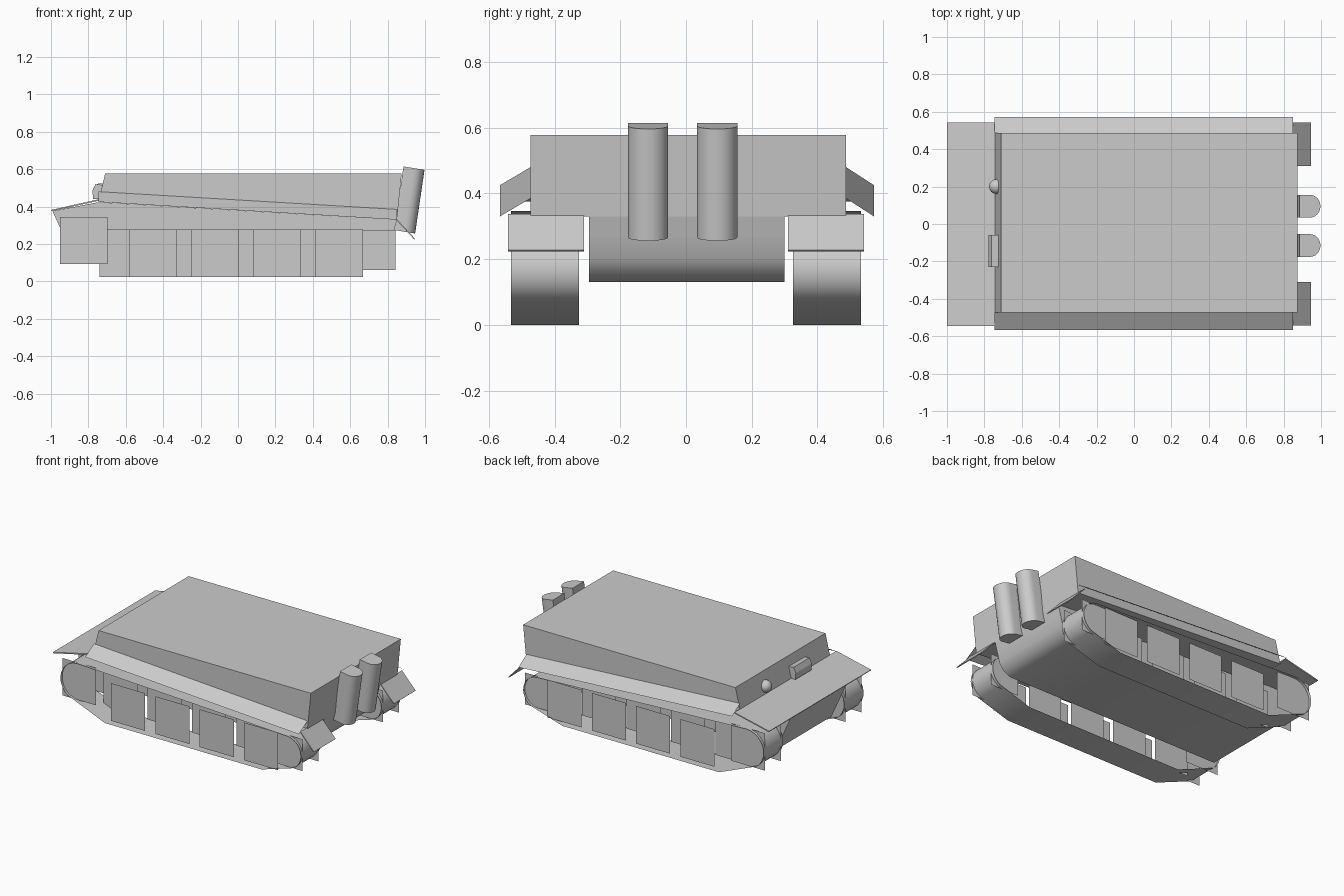
import bpy, bmesh, math
from mathutils import Vector

cube = bpy.data.objects.get("Cube")
if cube:
    bpy.data.objects.remove(cube, do_unlink=True)

grey = bpy.data.materials.new("plain_grey")
grey.use_nodes = True
colour = (0.6, 0.6, 0.6, 1)
grey.diffuse_color = colour
grey.node_tree.nodes["Principled BSDF"].inputs["Base Color"].default_value = colour


def finish(name, bm, smooth=False, closed=True):
    """Turn a bmesh into a named object."""
    if closed:
        bmesh.ops.recalc_face_normals(bm, faces=bm.faces)
    mesh = bpy.data.meshes.new(name)
    bm.to_mesh(mesh)
    bm.free()
    mesh.materials.append(grey)
    obj = bpy.data.objects.new(name, mesh)
    bpy.context.collection.objects.link(obj)
    if smooth:
        bpy.ops.object.select_all(action='DESELECT')
        obj.select_set(True)
        bpy.context.view_layer.objects.active = obj
        bpy.ops.object.shade_smooth_by_angle(angle=math.radians(40))
    return obj


def prism(name, profile, sweep, smooth=False):
    """Sweep a closed 3D profile along a vector."""
    bm = bmesh.new()
    face = bm.faces.new([bm.verts.new(p) for p in profile])
    result = bmesh.ops.extrude_face_region(bm, geom=[face])
    verts = [v for v in result["geom"] if isinstance(v, bmesh.types.BMVert)]
    bmesh.ops.translate(bm, verts=verts, vec=sweep)
    return finish(name, bm, smooth)


def side_prism(name, outline, y0, y1, smooth=False):
    """Sweep an x-z outline across y."""
    return prism(name, [(x, y0, z) for x, z in outline], (0, y1 - y0, 0), smooth)


def sheet(name, corners):
    """Single flat plate without thickness."""
    bm = bmesh.new()
    bm.faces.new([bm.verts.new(c) for c in corners])
    return finish(name, bm, closed=False)


# Upper body with sloped front and floor
side_prism("upper_body", [(-0.71, 0.578), (0.875, 0.578), (0.85, 0.33),
                          (-0.747, 0.425)], -0.473, 0.487)

# Lower hull between the tracks, rounded at the rear
side_prism("lower_hull", [(-0.992, 0.376), (-0.745, 0.424), (0.85, 0.33),
                          (0.835, 0.275), (0.815, 0.2), (0.785, 0.155),
                          (0.73, 0.13), (-0.88, 0.13)], -0.295, 0.3, True)

# Nose plate overhanging both tracks
side_prism("nose_plate", [(-1, 0.382), (-0.742, 0.44), (-0.742, 0.432),
                          (-0.997, 0.375)], -0.545, 0.542)


def arc(cx, cz, r, start, end, steps):
    """Points along an arc in the x-z plane, angles in degrees."""
    angles = [math.radians(start + (end - start) * i / steps) for i in range(steps + 1)]
    return [(cx + r * math.cos(a), cz + r * math.sin(a)) for a in angles]


SPROCKET = (-0.825, 0.218)
IDLER = (0.735, 0.168)
# Track loop: round the sprocket, along the ground, round the idler
loop = arc(*SPROCKET, 0.128, 90, 235, 10) + [(-0.62, 0.0), (0.55, 0.0)]
loop += arc(*IDLER, 0.108, -65, 88, 10)


def wheel(name, x, z, half, y):
    sheet(name, [(x - half, y, z - half), (x + half, y, z - half),
                 (x + half, y, z + half), (x - half, y, z + half)])


for side, s in (("left", 1), ("right", -1)):
    # Open track band
    bm = bmesh.new()
    inner = [bm.verts.new((x, s * 0.325, z)) for x, z in loop]
    outer = [bm.verts.new((x, s * 0.533, z)) for x, z in loop]
    for i in range(len(loop)):
        j = (i + 1) % len(loop)
        quad = [inner[i], inner[j], outer[j], outer[i]]
        bm.faces.new(quad if s > 0 else quad[::-1])
    bm.normal_update()
    finish(f"track_band_{side}", bm, True, closed=False)

    # Overlapping rows of flat wheel plates
    for i in range(4):
        wheel(f"outer_wheel_{side}_{i}", -0.455 + 0.332 * i, 0.15, 0.127, s * 0.525)
        wheel(f"inner_wheel_{side}_{i}", -0.613 + 0.332 * i, 0.15, 0.127, s * 0.38)
    for row, y in (("outer", 0.515), ("inner", 0.345)):
        wheel(f"{row}_sprocket_{side}", *SPROCKET, 0.126, s * y)
        wheel(f"{row}_idler_{side}", *IDLER, 0.107, s * y)

    # Slanted side skirt
    top, edge = (0.487, 0.572) if s > 0 else (-0.473, -0.566)
    corners = [(-0.745, top, 0.48), (-0.745, edge, 0.425),
               (0.85, edge, 0.33), (0.85, top, 0.385)]
    sheet(f"side_skirt_{side}", corners if s > 0 else corners[::-1])

    # Rear mudguard flap
    a, b = sorted((s * 0.31, s * 0.542))
    side_prism(f"rear_flap_{side}", [(0.845, 0.338), (0.947, 0.228),
                                     (0.943, 0.224), (0.841, 0.334)], a, b)

# Pair of rounded exhaust stacks leaning back
for i, y in enumerate((-0.115, 0.095)):
    curve = [(math.sin(math.radians(a)), math.cos(math.radians(a)))
             for a in range(0, 181, 15)]
    section = [(0.0, 0.061)] + [(0.055 + 0.057 * u, 0.061 * v) for u, v in curve]
    section += [(0.0, -0.061)]
    prism(f"exhaust_stack_{i}", [(0.835 + u, y + v, 0.275 - 0.17 * u)
                                 for u, v in section], (0.05, 0, 0.34), True)

# Ball mount on the front wall
bm = bmesh.new()
bmesh.ops.create_uvsphere(bm, u_segments=16, v_segments=10, radius=0.04)
bmesh.ops.translate(bm, verts=bm.verts, vec=Vector((-0.735, 0.2, 0.485)))
finish("ball_mount", bm, True)

# Vision port on the front wall
side_prism("vision_port", [(-0.72, 0.515), (-0.762, 0.52), (-0.778, 0.485),
                           (-0.775, 0.44), (-0.74, 0.44)], -0.23, -0.06)
